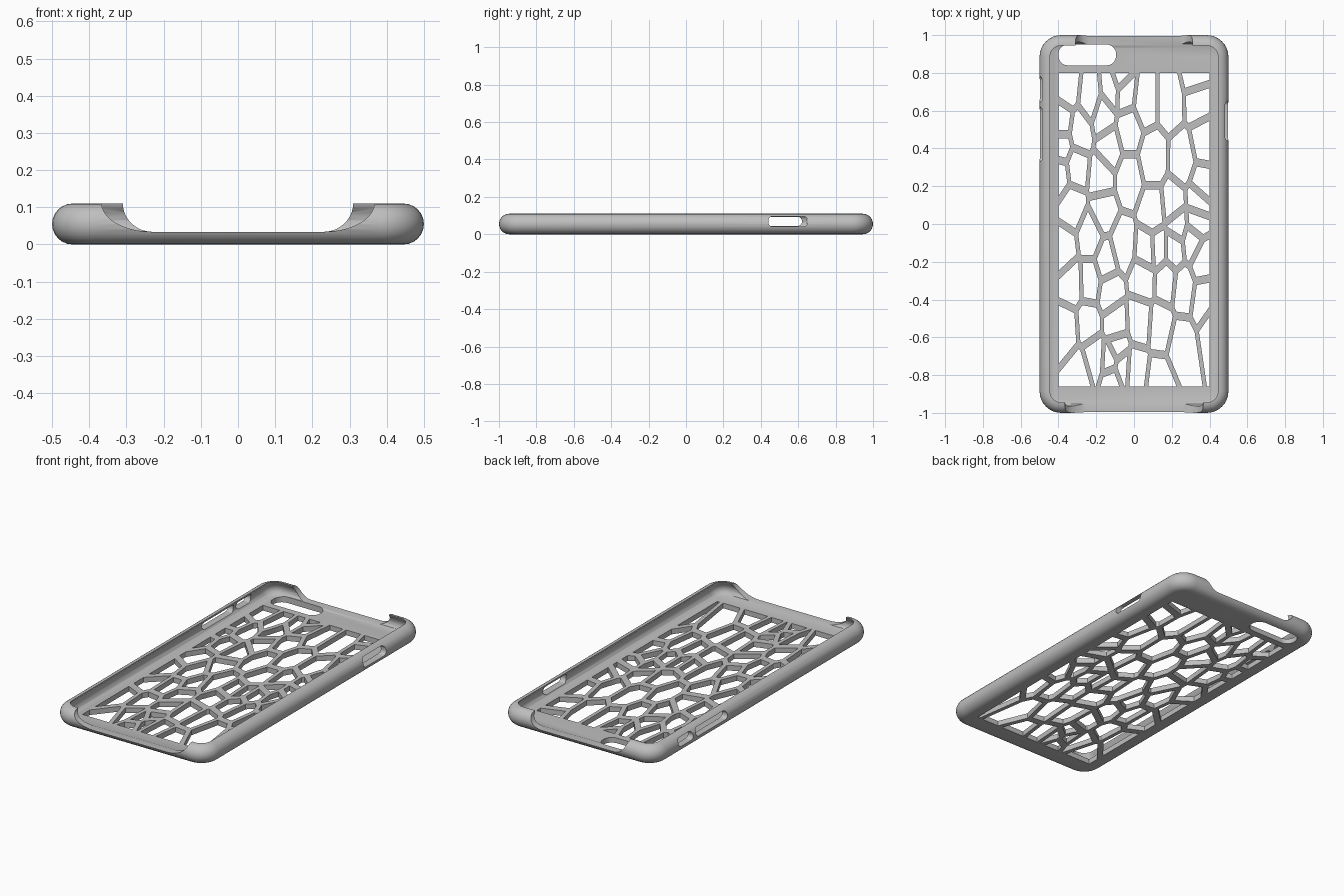
import bpy, bmesh, math
from mathutils import Vector

if "Cube" in bpy.data.objects:
    bpy.data.objects.remove(bpy.data.objects["Cube"])

HEIGHT, FLOOR = 0.11, 0.03
WALL_R = HEIGHT / 2


def make_object(name, bm):
    bmesh.ops.recalc_face_normals(bm, faces=bm.faces)
    mesh = bpy.data.meshes.new(name)
    bm.to_mesh(mesh)
    bm.free()
    obj = bpy.data.objects.new(name, mesh)
    bpy.context.collection.objects.link(obj)
    return obj


def rounded_rect(x0, x1, y0, y1, r, steps=8):
    """Outline of a rectangle with round corners, counter-clockwise."""
    corners = [(x1 - r, y1 - r), (x0 + r, y1 - r), (x0 + r, y0 + r), (x1 - r, y0 + r)]
    points = []
    for i, (cx, cy) in enumerate(corners):
        for k in range(steps + 1):
            a = math.pi / 2 * (i + k / steps)
            points.append((cx + r * math.cos(a), cy + r * math.sin(a)))
    return points


def add_prism(bm, outline, lo, hi, place):
    """Extrude an outline from lo to hi; place(u, v, w) maps it into space."""
    a = [bm.verts.new(place(u, v, lo)) for u, v in outline]
    b = [bm.verts.new(place(u, v, hi)) for u, v in outline]
    bm.faces.new(a)
    bm.faces.new(b[::-1])
    for i in range(len(a)):
        j = (i + 1) % len(a)
        bm.faces.new((a[i], b[i], b[j], a[j]))


def along_x(u, v, w):
    return (w, u, v)


def along_y(u, v, w):
    return (u, w, v)


def along_z(u, v, w):
    return (u, v, w)


def clip(poly, normal, limit):
    """Keep the part of a convex polygon where point . normal <= limit."""
    out = []
    for i, p in enumerate(poly):
        q = poly[(i + 1) % len(poly)]
        dp, dq = p.dot(normal) - limit, q.dot(normal) - limit
        if dp <= 0:
            out.append(p)
        if dp * dq < 0:
            out.append(p.lerp(q, dp / (dp - dq)))
    return out


def area(poly):
    return abs(sum(p.cross(poly[i - 1]) for i, p in enumerate(poly))) / 2


# Case body: a wall section (inset, height) swept around a rounded rectangle
section = []
for k in range(13):
    a = -math.pi / 2 + math.pi * k / 12
    section.append((WALL_R - WALL_R * math.cos(a), WALL_R + WALL_R * math.sin(a)))
section += [(0.052, 0.1), (0.04, 0.085), (0.035, 0.065), (0.038, 0.048),
            (0.048, 0.036), (0.065, FLOOR)]
bm = bmesh.new()
rings = []
for inset, z in section:
    outline = rounded_rect(-0.5 + inset, 0.5 - inset, -1 + inset, 1 - inset, 0.115 - inset)
    rings.append([bm.verts.new((x, y, z)) for x, y in outline])
for low, high in zip(rings, rings[1:]):
    for i in range(len(low)):
        j = (i + 1) % len(low)
        bm.faces.new((low[i], low[j], high[j], high[i]))
bm.faces.new(rings[0])
bm.faces.new(rings[-1])
case = make_object("phone_case", bm)

# Cell centres of the back lattice, in hundredths
seeds = [
    (-35, 72), (-23, 67), (-12, 71), (-7, 78), (-5, 70), (6, 65), (19, 65), (33, 78),
    (34, 66), (37, 43), (26, 34), (10, 35), (-3, 50), (-13, 40), (-16, 58), (-29, 49),
    (-38, 54), (-38, 41), (-31, 30), (-39, 26), (-17, 25), (-3, 24), (-33, 10), (-16, 7),
    (10, 6), (21, 10), (36, 21), (34, 12), (23, 0), (33, 1), (31, -9), (-37, -14),
    (-23, -7), (-6, -11), (7, -14), (13, -13), (21, -13), (36, -19), (-33, -31), (-23, -30),
    (-15, -20), (-13, -36), (5, -29), (17, -30), (26, -34), (37, -40), (-36, -56), (-24, -53),
    (-10, -53), (3, -51), (14, -54), (25, -64), (42, -54), (-21, -70), (-29, -79), (-9, -66),
    (-12, -72), (-7, -76), (-11, -82), (1, -78), (13, -84),
]
# Cells are found in a space stretched twice as wide, so upright struts come out thinner
STRETCH, HALF_STRUT = 2.0, 0.022
centres = [Vector((x * STRETCH, y)) / 100 for x, y in seeds]
window = [Vector((x * STRETCH, y)) for x, y in ((-0.4, -0.86), (0.4, -0.86), (0.4, 0.8), (-0.4, 0.8))]
bm = bmesh.new()
for c in centres:
    cell = window
    for other in centres:
        if other is not c:
            n = (other - c).normalized()
            cell = clip(cell, n, n.dot((c + other) / 2) - HALF_STRUT)
    if len(cell) > 2 and area(cell) > 0.0004:
        add_prism(bm, [(p.x / STRETCH, p.y) for p in cell], -0.02, 0.06, along_z)
cutters = [make_object("lattice_cutter", bm)]

# Camera window and side button slots
bm = bmesh.new()
add_prism(bm, rounded_rect(-0.4, -0.095, 0.84, 0.95, 0.05), -0.02, 0.05, along_z)
for side, y0, y1, z0, z1 in ((1, 0.44, 0.65, 0.041, 0.096),
                             (-1, 0.33, 0.62, 0.045, 0.093),
                             (-1, 0.645, 0.78, 0.045, 0.093)):
    slot = rounded_rect(y0, y1, z0, z1, 0.023)
    add_prism(bm, slot, side * 0.44, side * 0.53, along_x)
cutters.append(make_object("opening_cutter", bm))

# End cutouts with curved lower corners; the front one is wider
bm = bmesh.new()
for side, half in ((-1, 0.367), (1, 0.31)):
    flat = 0.23
    curve = []
    for k in range(11):
        a = math.pi / 2 * k / 10
        curve.append((flat + (half - flat) * math.sin(a), 0.112 - 0.078 * math.cos(a)))
    curve.append((half, 0.15))
    outline = curve + [(-x, z) for x, z in reversed(curve)]
    add_prism(bm, outline, side * 0.9, side * 1.05, along_y)
cutters.append(make_object("end_cutter", bm))

# Cut all openings
bpy.context.view_layer.objects.active = case
for cutter in cutters:
    cutter.hide_render = True
    mod = case.modifiers.new(cutter.name, "BOOLEAN")
    mod.operation = "DIFFERENCE"
    mod.solver = "EXACT"
    mod.object = cutter
    bpy.ops.object.modifier_apply(modifier=mod.name)
    bpy.data.objects.remove(cutter)

# Grey plastic
GREY = (0.52, 0.52, 0.52, 1)
grey = bpy.data.materials.new("grey_plastic")
grey.use_nodes = True
grey.diffuse_color = GREY
grey.node_tree.nodes["Principled BSDF"].inputs["Base Color"].default_value = GREY
case.data.materials.clear()
case.data.materials.append(grey)

bpy.ops.object.select_all(action="DESELECT")
case.select_set(True)
bpy.ops.object.shade_smooth_by_angle(angle=math.radians(30))
